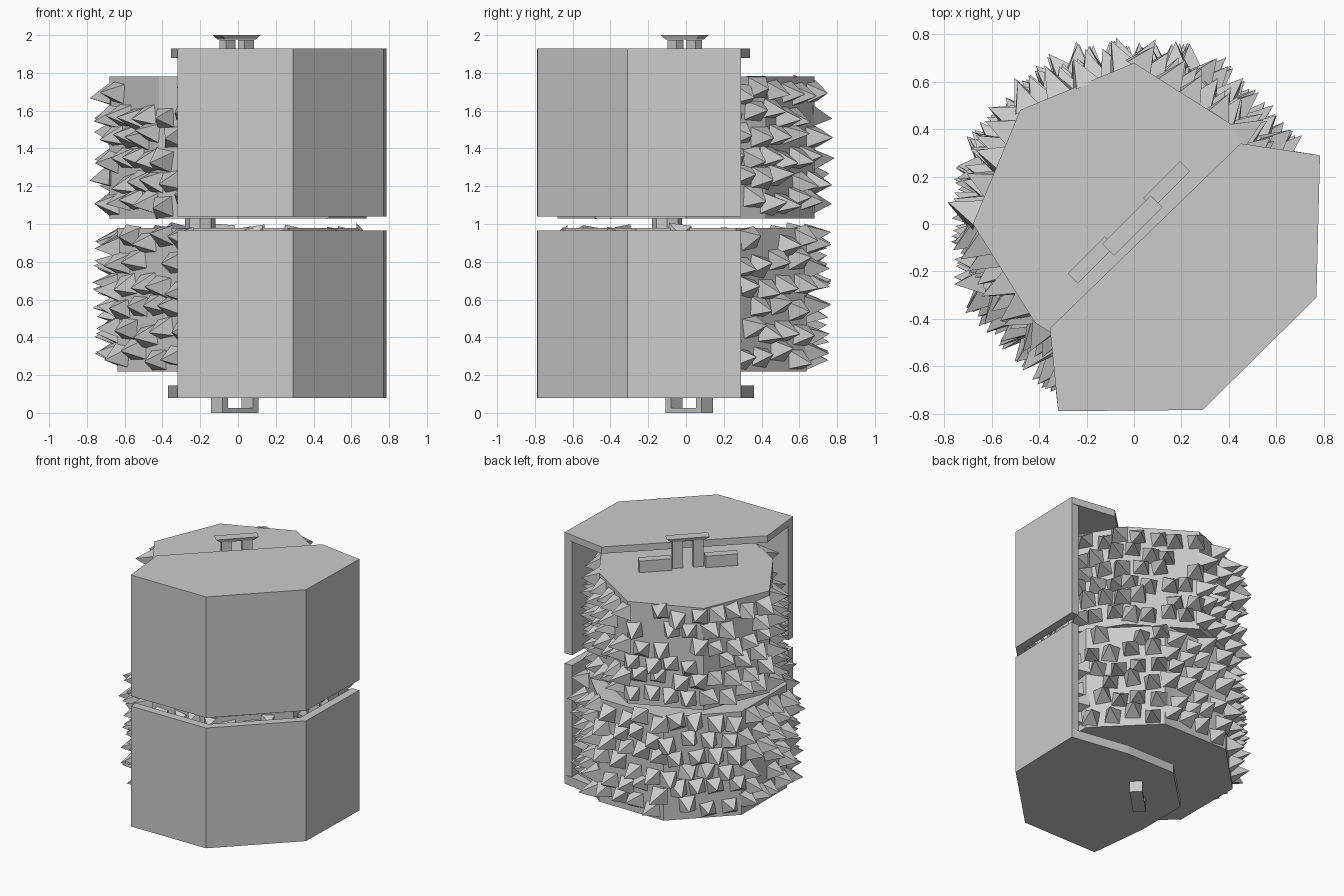
import bpy, bmesh, math, random
from mathutils import Vector, Matrix

if "Cube" in bpy.data.objects:
    bpy.data.objects.remove(bpy.data.objects["Cube"])
random.seed(4)


def make(name, bm):
    bmesh.ops.recalc_face_normals(bm, faces=bm.faces)
    me = bpy.data.meshes.new(name)
    bm.to_mesh(me)
    bm.free()
    ob = bpy.data.objects.new(name, me)
    bpy.context.collection.objects.link(ob)
    return ob


def prism(name, pts, z0, z1):
    bm = bmesh.new()
    f = bm.faces.new([bm.verts.new((x, y, z0)) for x, y in pts])
    r = bmesh.ops.extrude_face_region(bm, geom=[f])
    vs = [v for v in r['geom'] if isinstance(v, bmesh.types.BMVert)]
    bmesh.ops.translate(bm, verts=vs, vec=(0, 0, z1 - z0))
    return make(name, bm)


def polar(r, deg):
    a = math.radians(deg)
    return (r * math.cos(a), r * math.sin(a))


def diagonal_box(name, along, perp, z, size, taper=1.0):
    # box turned 45 degrees so its length follows the split line
    bm = bmesh.new()
    bmesh.ops.create_cube(bm, size=1)
    for v in bm.verts:
        k = taper if v.co.z < 0 else 1
        v.co = Vector((v.co.x * size[0] * k + along, v.co.y * size[1] * k + perp,
                       v.co.z * size[2] + z))
    bmesh.ops.rotate(bm, verts=bm.verts, cent=(0, 0, 0), matrix=Matrix.Rotation(math.pi / 4, 3, 'Z'))
    return make(name, bm)


def spikes(name, pts, z0, z1, skip=None):
    # staggered four-sided spikes over every facet of a prism
    bm = bmesh.new()
    cols, rows = 4, 6
    for i, p in enumerate(pts):
        a, b = Vector((*p, 0)), Vector((*pts[(i + 1) % len(pts)], 0))
        t = (b - a).normalized()
        n = Vector((t.y, -t.x, 0))
        for r in range(rows):
            for c in range(cols):
                f = (c + 0.3 + 0.4 * (r % 2)) / cols + random.uniform(-.03, .03)
                z = z0 + (z1 - z0) * (r + 0.5) / rows + random.uniform(-.03, .03)
                o = a.lerp(b, f) + Vector((0, 0, z))
                ang = math.degrees(math.atan2(o.y, o.x)) % 360
                if (skip and skip(ang, z)) or random.random() < .08:
                    continue
                # short spikes where the shell covers the core
                length = .05 if ang > 258 or ang < 12 else random.uniform(.105, .135)
                spin = random.uniform(-.2, .2)
                w = random.uniform(.075, .085)
                base = []
                for q in range(4):
                    ang = math.pi / 4 + q * math.pi / 2 + spin
                    base.append(bm.verts.new(o - n * .01 + t * math.cos(ang) * w
                                             + Vector((0, 0, math.sin(ang) * w))))
                tip = bm.verts.new(o + n * length + t * random.uniform(-.02, .02)
                                   + Vector((0, 0, random.uniform(-.03, .02))))
                for q in range(4):
                    bm.faces.new((base[q], base[(q + 1) % 4], tip))
                bm.faces.new(base[::-1])
    return make(name, bm)


# Spiky cores: two octagons, turned against each other
lower = [polar(.69, 22.5 + 45 * k) for k in range(8)]
upper = [polar(.59 if k in (1, 5) else .68, 45 * k) for k in range(8)]
prism("lower_core", lower, .22, .98)
prism("upper_core", upper, 1.03, 1.78)
spikes("lower_spikes", lower, .25, .97)
spikes("upper_spikes", upper, 1.06, 1.76, lambda a, z: 188 < a < 240 and z > 1.6)

# Half shells: octagonal walls, open at the back
outer = [(-.32, -.79), (.29, -.785), (.77, -.31), (.785, .29)]
inner = [(-.32, -.73), (.267, -.725), (.71, -.287), (.725, .29)]
for label, z0, z1 in (("lower", .08, .965), ("upper", 1.04, 1.93)):
    prism(label + "_shell_wall", outer + inner[::-1], z0, z1)
prism("upper_shell_lid", outer + [(.45, .34), (-.355, -.44)], 1.88, 1.93)
prism("lower_shell_base", outer + [(.35, .36), (-.04, .36), (-.37, .04), (-.37, -.35)], .08, .145)

# Small link between the cores
prism("core_link", [(x - .2, y - .1) for x, y in (polar(.08, 45 * k) for k in range(8))], .97, 1.04)

# Top hanger: two posts with a flared cap, and a clip bar on each side
for s in (-1, 1):
    diagonal_box("hanger_post", s * .07 - .01, 0, 1.875, (.07, .05, .2))
    diagonal_box("clip_bar", s * .225 - .01, .02, 1.82, (.22, .06, .09))
    diagonal_box("bottom_loop_post", s * .115, .025, .05, (.04, .087, .07))
diagonal_box("hanger_cap", -.01, 0, 1.988, (.29, .07, .024), .78)
diagonal_box("bottom_loop_bar", 0, .025, .0125, (.27, .087, .025))
